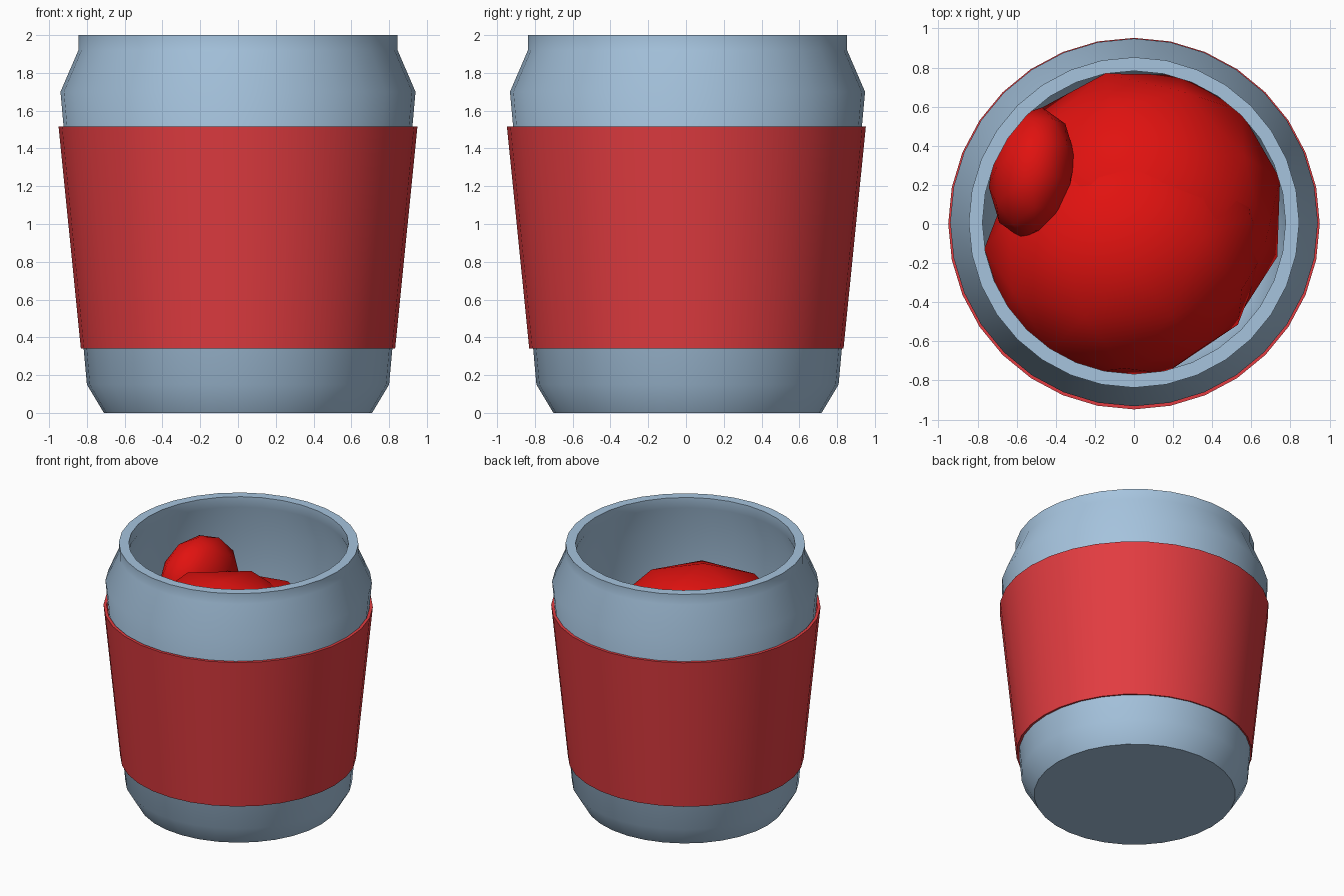
import bpy, bmesh, math
from mathutils import Matrix, Vector, Euler

if "Cube" in bpy.data.objects:
    bpy.data.objects.remove(bpy.data.objects["Cube"])

SIDES = 32


def material(name, rgb):
    m = bpy.data.materials.new(name)
    m.diffuse_color = (*rgb, 1)
    m.use_nodes = True
    m.node_tree.nodes["Principled BSDF"].inputs["Base Color"].default_value = m.diffuse_color
    return m


def finish(bm, name, mat, angle=35):
    me = bpy.data.meshes.new(name)
    bm.to_mesh(me)
    bm.free()
    ob = bpy.data.objects.new(name, me)
    bpy.context.collection.objects.link(ob)
    me.materials.append(mat)
    bpy.ops.object.select_all(action='DESELECT')
    ob.select_set(True)
    bpy.context.view_layer.objects.active = ob
    bpy.ops.object.shade_smooth_by_angle(angle=math.radians(angle))
    return ob


def lathe(name, profile, y, mat, closed=False):
    bm = bmesh.new()
    vs = [bm.verts.new((r, 0, z)) for r, z in profile]
    pairs = list(zip(vs, vs[1:]))
    if closed:
        pairs.append((vs[-1], vs[0]))
    es = [bm.edges.new(p) for p in pairs]
    bmesh.ops.spin(bm, geom=vs + es, cent=(0, 0, 0), axis=(0, 0, 1),
                   angle=2 * math.pi, steps=SIDES)
    bmesh.ops.remove_doubles(bm, verts=bm.verts, dist=1e-4)
    bmesh.ops.recalc_face_normals(bm, faces=bm.faces)
    bmesh.ops.translate(bm, verts=bm.verts, vec=(0, y, 0))
    return finish(bm, name, mat)


def lump(name, loc, radii, rot, mat):
    bm = bmesh.new()
    bmesh.ops.create_icosphere(bm, subdivisions=2, radius=1)
    bm.transform(Matrix.LocRotScale(Vector(loc), Euler(rot), Vector(radii)))
    return finish(bm, name, mat, 40)


jar_blue = material("jar_blue_grey", (0.38, 0.55, 0.73))
sleeve_red = material("sleeve_red", (0.76, 0.045, 0.052))
filling_red = material("filling_red", (0.75, 0.006, 0.005))

# Hollow jar: outer wall up, over the rim, inner wall down
lathe("jar", [(0, 0), (0.71, 0), (0.80, 0.15), (0.94, 1.70), (0.845, 1.92),
              (0.845, 2.0), (0.775, 2.0), (0.775, 1.92), (0.87, 1.69),
              (0.735, 0.19), (0.66, 0.07), (0, 0.07)], 0.008, jar_blue)

# Thin wrap-around sleeve
lathe("sleeve", [(0.832, 0.34), (0.95, 1.515), (0.928, 1.515), (0.81, 0.34)],
      0.002, sleeve_red, closed=True)

# Lumps of filling inside the jar
lump("filling_front", (-0.04, -0.12, 1.12), (0.73, 0.68, 0.66), (0.12, 0, 0.3), filling_red)
lump("filling_back", (0.03, 0.06, 0.97), (0.74, 0.75, 0.72), (0.5, 0.3, 1.0), filling_red)
lump("filling_small", (-0.52, 0.26, 1.48), (0.22, 0.34, 0.33), (0, 0, -0.15), filling_red)
